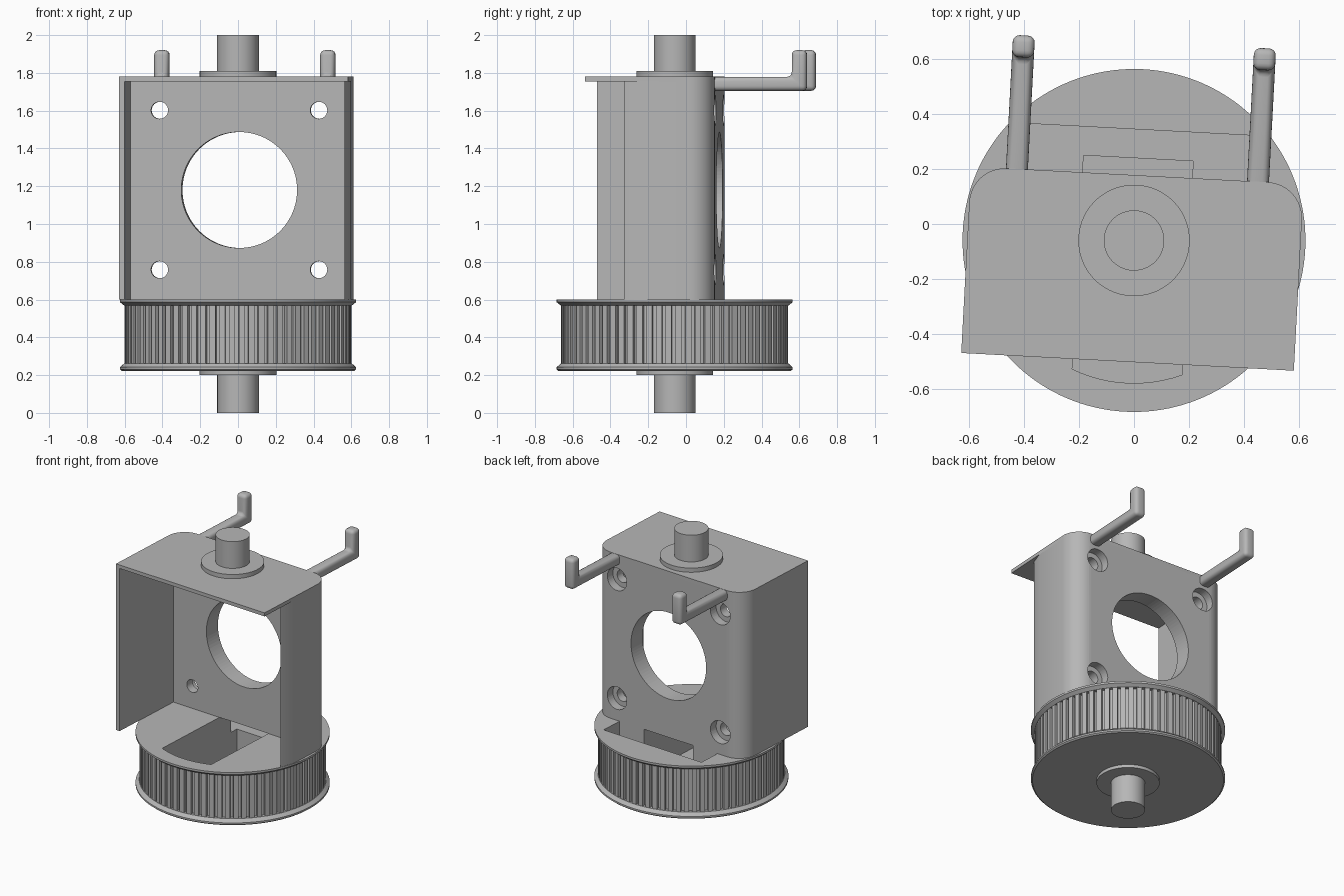
import bpy, bmesh, math
from mathutils import Matrix, Vector

if "Cube" in bpy.data.objects:
    bpy.data.objects.remove(bpy.data.objects["Cube"])

grey = bpy.data.materials.new("plain grey")
grey.use_nodes = True
grey.diffuse_color = (0.47, 0.47, 0.47, 1)
grey.node_tree.nodes["Principled BSDF"].inputs["Base Color"].default_value = grey.diffuse_color

AXIS = (0, -0.06, 0)          # pulley axis; every part shares this frame
TURN = math.radians(-3.05)


def finish(name, bm, smooth=True):
    bmesh.ops.recalc_face_normals(bm, faces=bm.faces)
    mesh = bpy.data.meshes.new(name)
    bm.to_mesh(mesh)
    bm.free()
    mesh.materials.append(grey)
    obj = bpy.data.objects.new(name, mesh)
    bpy.context.collection.objects.link(obj)
    obj.location = AXIS
    obj.rotation_euler.z = TURN
    if smooth:
        shade(obj)
    return obj


def select(obj):
    bpy.ops.object.select_all(action='DESELECT')
    obj.select_set(True)
    bpy.context.view_layer.objects.active = obj


def shade(obj):
    select(obj)
    bpy.ops.object.shade_smooth_by_angle(angle=math.radians(30))


def prism(name, outline, z0, z1):
    bm = bmesh.new()
    face = bm.faces.new([bm.verts.new((x, y, z0)) for x, y in outline])
    top = bmesh.ops.extrude_face_region(bm, geom=[face])["geom"]
    verts = [v for v in top if isinstance(v, bmesh.types.BMVert)]
    bmesh.ops.translate(bm, verts=verts, vec=(0, 0, z1 - z0))
    return finish(name, bm)


def lathe(name, profile, steps=144):
    bm = bmesh.new()
    verts = [bm.verts.new((r, 0, z)) for r, z in profile]
    edges = [bm.edges.new(pair) for pair in zip(verts, verts[1:])]
    bmesh.ops.spin(bm, geom=verts + edges, cent=(0, 0, 0), axis=(0, 0, 1),
                   angle=math.tau, steps=steps, use_duplicate=False)
    bmesh.ops.remove_doubles(bm, verts=bm.verts, dist=0.0005)
    return finish(name, bm)


def add_box(bm, lo, hi):
    lo, hi = Vector(lo), Vector(hi)
    scale = Matrix.Diagonal((*(hi - lo), 1))
    return bmesh.ops.create_cube(bm, size=1, matrix=Matrix.Translation((lo + hi) / 2) @ scale)["verts"]


def bore(x, z, radius, y0, y1, segments=48):
    bm = bmesh.new()
    place = Matrix.Translation((x, (y0 + y1) / 2, z)) @ Matrix.Rotation(math.pi / 2, 4, 'X')
    bmesh.ops.create_cone(bm, cap_ends=True, segments=segments, radius1=radius,
                          radius2=radius, depth=y1 - y0, matrix=place)
    return finish("hole_cutter", bm, smooth=False)


def cut(obj, cutter):
    select(obj)
    mod = obj.modifiers.new("cut", 'BOOLEAN')
    mod.operation = 'DIFFERENCE'
    mod.solver = 'EXACT'
    mod.object = cutter
    bpy.context.view_layer.update()
    bpy.ops.object.modifier_apply(modifier=mod.name)
    bpy.data.objects.remove(cutter)


def arc(cx, cy, r, a0, a1, n=12):
    angles = [math.radians(a0 + (a1 - a0) * i / n) for i in range(n + 1)]
    return [(cx + r * math.cos(a), cy + r * math.sin(a)) for a in angles]


# Bracket: long right wall, thick back wall, short slanted left wall
W, FRONT, BACK, R = 0.607, -0.443, 0.238, 0.13
INNER_X, INNER_Y = 0.577, 0.118
rounded_back = (arc(W - R, BACK - R, R, 0, 90) + arc(R - W, BACK - R, R, 90, 180))
bracket = prism("bracket_walls",
                [(-W, FRONT), (-INNER_X, FRONT), (-INNER_X, INNER_Y), (INNER_X, INNER_Y),
                 (INNER_X, -0.239), (W, -0.143)] + rounded_back, 0.6, 1.755)
prism("top_plate", [(-W, FRONT), (W, FRONT)] + rounded_back, 1.755, 1.78)

# Large opening and four counterbored screw holes
MID = 1.18
cut(bracket, bore(0, MID, 0.307, 0, 0.4, 96))
for sx in (-1, 1):
    for sz in (-1, 1):
        x, z = sx * 0.422, MID + sz * 0.422
        cut(bracket, bore(x, z, 0.045, 0, 0.4))
        cut(bracket, bore(x, z, 0.08, 0.178, 0.4))
shade(bracket)

# Rear hooks
for side, sx in (("right", -1), ("left", 1)):
    x = sx * 0.44
    side_view = [(0.2, 1.705), (0.725, 1.705), (0.725, 1.92), (0.645, 1.92),
                 (0.645, 1.779), (0.2, 1.779)]
    bm = bmesh.new()
    face = bm.faces.new([bm.verts.new((x - 0.04, y, z)) for y, z in side_view])
    top = bmesh.ops.extrude_face_region(bm, geom=[face])["geom"]
    bmesh.ops.translate(bm, verts=[v for v in top if isinstance(v, bmesh.types.BMVert)],
                        vec=(0.08, 0, 0))
    hook = finish(side + "_hook", bm, smooth=False)
    bevel = hook.modifiers.new("round", 'BEVEL')
    bevel.width = 0.025
    bevel.segments = 4
    select(hook)
    bpy.ops.object.modifier_apply(modifier=bevel.name)
    shade(hook)

# Upper hub and shaft
lathe("upper_shaft", [(0, 1.77), (0.203, 1.77), (0.203, 1.81), (0.11, 1.81), (0.11, 2), (0, 2)], 64)

# Pulley with flanges, lower hub and shaft
pulley = lathe("pulley_body", [
    (0, 0), (0.11, 0), (0.11, 0.2), (0.203, 0.2), (0.203, 0.222), (0.615, 0.222),
    (0.625, 0.23), (0.625, 0.242), (0.602, 0.262), (0.577, 0.262),
    (0.577, 0.568), (0.602, 0.568), (0.625, 0.586), (0.625, 0.6), (0, 0.6)])

# Pocket in the pulley top, open into a recess behind the back wall
half = math.degrees(math.asin(0.2 / 0.52))
cut(pulley, prism("pocket_cutter",
                  arc(0, 0, 0.52, 270 - half, 270 + half) + [(0.2, 0.3), (-0.2, 0.3)], 0.28, 0.7))
bm = bmesh.new()
add_box(bm, (-0.4, BACK, 0.45), (0.4, 0.405, 0.7))
cut(pulley, finish("recess_cutter", bm, smooth=False))
shade(pulley)

# Belt teeth
TEETH = 72
bm = bmesh.new()
for i in range(TEETH):
    verts = add_box(bm, (0.573, -0.016, 0.255), (0.601, 0.016, 0.575))
    bmesh.ops.rotate(bm, verts=verts, cent=(0, 0, 0),
                     matrix=Matrix.Rotation(math.tau * i / TEETH, 3, 'Z'))
finish("pulley_teeth", bm, smooth=False)
